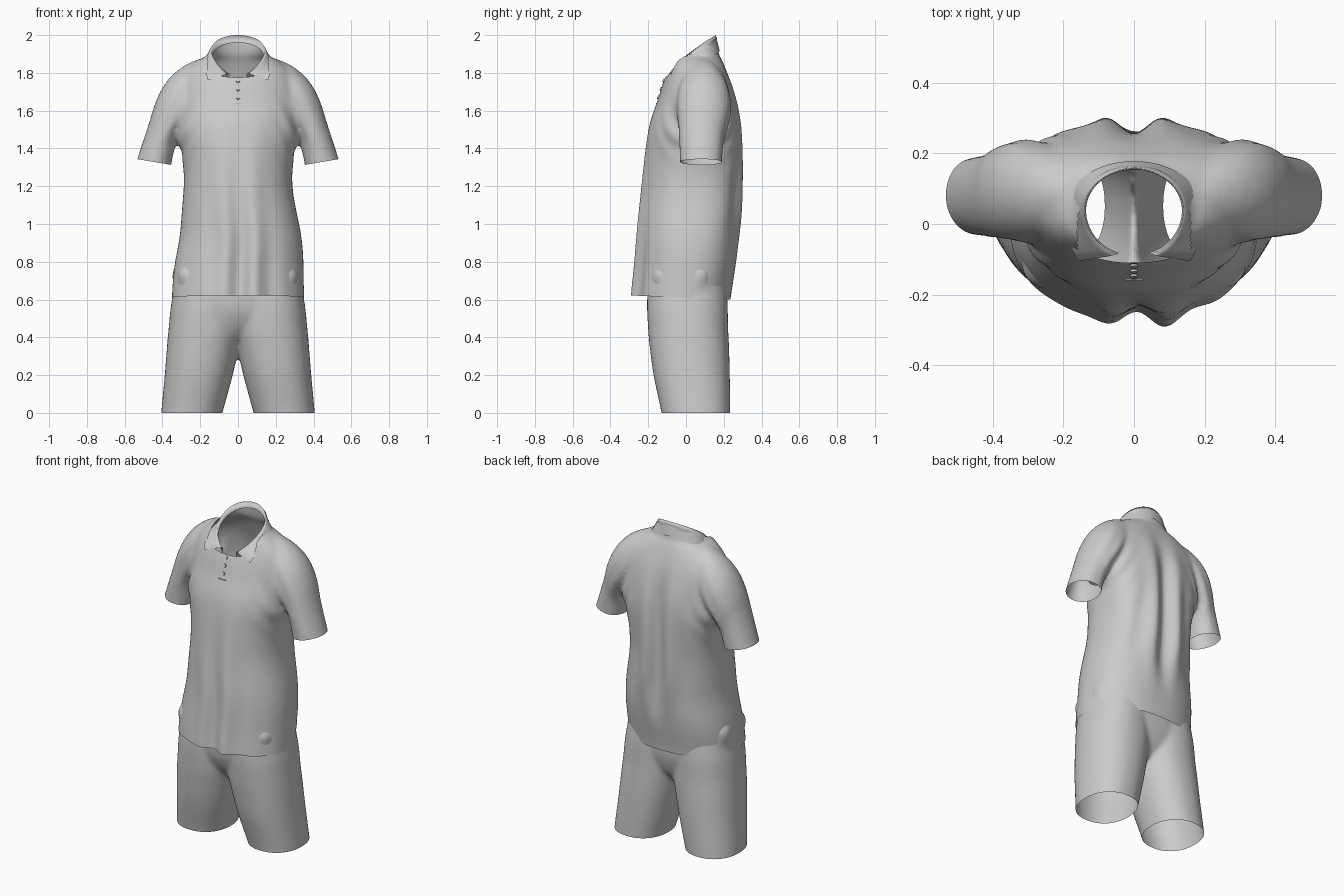
import bpy, bmesh
from math import sin, cos, pi, exp, copysign
from mathutils import Vector

if "Cube" in bpy.data.objects:
    bpy.data.objects.remove(bpy.data.objects["Cube"])

cloth = bpy.data.materials.new("light grey cloth")
cloth.use_nodes = True
cloth.diffuse_color = (0.6, 0.6, 0.6, 1)
cloth.node_tree.nodes["Principled BSDF"].inputs["Base Color"].default_value = (0.6, 0.6, 0.6, 1)


def make_object(name, bm):
    mesh = bpy.data.meshes.new(name)
    bm.to_mesh(mesh)
    bm.free()
    obj = bpy.data.objects.new(name, mesh)
    bpy.context.collection.objects.link(obj)
    mesh.materials.append(cloth)
    return obj


def smooth(obj):
    for p in obj.data.polygons:
        p.use_smooth = True


def loft(bm, rings, closed=True):
    """Skin a list of point loops; closed lofts are capped."""
    rows = [[bm.verts.new(p) for p in ring] for ring in rings]
    n = len(rows[0])
    for a, b in zip(rows, rows[1:]):
        for i in range(n if closed else n - 1):
            j = (i + 1) % n
            bm.faces.new((a[i], a[j], b[j], b[i]))
    if closed:
        bm.faces.new(rows[0][::-1])
        bm.faces.new(rows[-1])


def section(z, x0, x1, y0, y1, front=0.9, back=0.9, n=48):
    """Horizontal rounded outline between the given limits; lower powers are squarer."""
    ring = []
    for i in range(n):
        c, s = cos(2 * pi * i / n), sin(2 * pi * i / n)
        power = back if s > 0 else front
        c, s = copysign(abs(c) ** power, c), copysign(abs(s) ** power, s)
        ring.append(((x0 + x1) / 2 + (x1 - x0) / 2 * c,
                     (y0 + y1) / 2 + (y1 - y0) / 2 * s, z))
    return ring


def spline(rows, steps=5):
    """Smoothly resample rows of numbers."""
    out = []
    for i in range(len(rows) - 1):
        a, b, c, d = (rows[min(max(k, 0), len(rows) - 1)] for k in range(i - 1, i + 3))
        for k in range(steps):
            t = k / steps
            out.append([q + 0.5 * t * (r - p + t * (2 * p - 5 * q + 4 * r - s + t * (3 * (q - r) + s - p)))
                        for p, q, r, s in zip(a, b, c, d)])
    return out + [list(rows[-1])]


def fuse(obj, softness):
    """Merge overlapping volumes into one soft skin."""
    m = obj.modifiers.new("fuse", 'REMESH')
    m.mode, m.voxel_size = 'VOXEL', 0.012
    m = obj.modifiers.new("soften", 'SMOOTH')
    m.factor, m.iterations = 0.5, softness
    dg = bpy.context.evaluated_depsgraph_get()
    mesh = bpy.data.meshes.new_from_object(obj.evaluated_get(dg))
    obj.modifiers.clear()
    obj.data = mesh
    mesh.materials.clear()
    mesh.materials.append(cloth)


def trim(bm, point, normal, keep=lambda c: False):
    """Cut open the skin on the normal's side of a plane."""
    faces = [f for f in bm.faces if not keep(f.calc_center_median())]
    geom = faces + list({e for f in faces for e in f.edges}) + list({v for f in faces for v in f.verts})
    bmesh.ops.bisect_plane(bm, geom=geom, plane_co=point, plane_no=normal, clear_outer=True)


def blob(v, x, y, z, r):
    return exp(-((v.x - x) ** 2 + (v.y - y) ** 2 + (v.z - z) ** 2) / r ** 2)


# Shirt: torso volume, rows are height, half width, front, back, back squareness
bm = bmesh.new()
torso = [(0.52, 0.352, -0.28, 0.23, 0.85), (0.62, 0.35, -0.276, 0.238, 0.85), (0.8, 0.34, -0.262, 0.266, 0.82),
         (1.0, 0.313, -0.251, 0.28, 0.8), (1.2, 0.288, -0.236, 0.285, 0.75), (1.35, 0.295, -0.222, 0.286, 0.68),
         (1.47, 0.322, -0.206, 0.283, 0.62), (1.55, 0.326, -0.188, 0.277, 0.6), (1.65, 0.32, -0.152, 0.262, 0.6),
         (1.74, 0.308, -0.124, 0.24, 0.62), (1.81, 0.278, -0.098, 0.215, 0.7), (1.865, 0.215, -0.085, 0.192, 0.8),
         (1.91, 0.152, -0.08, 0.172, 0.9), (2.05, 0.14, -0.075, 0.158, 0.9)]
loft(bm, [section(z, -w, w, f, b, 0.95, p) for z, w, f, b, p in spline(torso)])

# Shirt: sleeves, rows are upper x z, lower x z, half depth, middle y
sleeve = [(0.13, 1.88, 0.13, 1.55, 0.11, 0.08), (0.21, 1.872, 0.22, 1.5, 0.13, 0.087),
          (0.305, 1.825, 0.3, 1.455, 0.143, 0.093), (0.38, 1.752, 0.325, 1.435, 0.14, 0.093),
          (0.434, 1.652, 0.336, 1.4, 0.131, 0.09), (0.473, 1.53, 0.345, 1.365, 0.12, 0.083),
          (0.555, 1.28, 0.362, 1.25, 0.11, 0.08)]
for side in (-1, 1):
    rings = []
    for ux, uz, lx, lz, d, y in spline(sleeve):
        mid, half = Vector((ux + lx, 0, uz + lz)) / 2, Vector((ux - lx, 0, uz - lz)) / 2
        ring = []
        for i in range(40):
            a = 2 * pi * i / 40
            p = mid + half * cos(a)
            ring.append((side * p.x, y + d * sin(a), p.z))
        rings.append(ring[::side])
    loft(bm, rings)
bmesh.ops.recalc_face_normals(bm, faces=bm.faces)
shirt = make_object("polo_shirt", bm)
fuse(shirt, 12)

# Shirt: draped folds, then open hem, cuffs and neck
bm = bmesh.new()
bm.from_mesh(shirt.data)
bm.normal_update()
for v in bm.verts:
    x, z, n = abs(v.co.x), v.co.z, v.normal.copy()
    pleat = -cos(2 * pi * v.co.x / 0.19) * exp(-(x / 0.14) ** 2)
    down = min(max((1.6 - z) / 0.95, 0), 1)
    if n.y < 0:
        move = (0.026 + 0.06 * v.co.x) * down * pleat
        move += 0.003 * down * sin(46 * v.co.x + 5 * z) * exp(-(x / 0.3) ** 4)
    else:
        hang = exp(-((z - 1.27) / 0.4) ** 4)
        move = 0.027 * hang * pleat
        move += 0.004 * hang * sin(38 * (x + 0.25 * z)) * min(x / 0.15, 1)
    v.co.y += move * n.y
    crease = exp(-((x - 0.3) / 0.07) ** 2 - ((z - 1.52) / 0.16) ** 2)
    v.co += n * 0.005 * crease * sin(70 * (x + 0.55 * z))
    v.co.x += 0.013 * exp(-((z - 0.93) / 0.16) ** 2)
trim(bm, (0, 0, 0.61), (0, -0.04, -1))
trim(bm, (0, -0.1, 1.784), (0, -0.77, 1), lambda c: abs(c.x) > 0.15)
for side in (-1, 1):
    trim(bm, (side * 0.53, 0, 1.343), (side * 0.17, 0, -1),
         lambda c: c.x * side < 0.335 or not 1.2 < c.z < 1.39)
bm.to_mesh(shirt.data)
bm.free()
smooth(shirt)

# Shorts: hips and two legs, leg rows are height, inner, outer, front, back
bm = bmesh.new()
hips = [(0.37, 0.1, -0.08, 0.12), (0.44, 0.21, -0.15, 0.18), (0.53, 0.33, -0.193, 0.21), (0.62, 0.347, -0.205, 0.218),
        (0.72, 0.337, -0.203, 0.215), (0.88, 0.305, -0.19, 0.205)]
loft(bm, [section(z, -w, w, f, b, 0.85, 0.85) for z, w, f, b in spline(hips)])
leg = [(-0.05, 0.096, 0.41, -0.122, 0.234), (0.03, 0.074, 0.404, -0.136, 0.234), (0.2, 0.028, 0.388, -0.172, 0.232),
       (0.35, -0.006, 0.376, -0.192, 0.228), (0.45, -0.025, 0.367, -0.201, 0.223), (0.6, -0.03, 0.35, -0.206, 0.219),
       (0.8, -0.04, 0.305, -0.19, 0.2)]
for side in (-1, 1):
    loft(bm, [section(z, side * a, side * b, f, k)[::side] for z, a, b, f, k in spline(leg)])
bmesh.ops.recalc_face_normals(bm, faces=bm.faces)
shorts = make_object("shorts", bm)
fuse(shorts, 10)
bm = bmesh.new()
bm.from_mesh(shorts.data)
bm.normal_update()
for v in bm.verts:
    # pocket bulges
    lump = sum(blob(v.co, s * 0.28, -0.14, 0.73, 0.065) + 0.8 * blob(v.co, s * 0.33, 0.09, 0.74, 0.06) for s in (-1, 1))
    v.co += v.normal * 0.03 * lump
trim(bm, (0, 0, 0.82), (0, 0, 1))
trim(bm, (0, 0, 0), (0, 0, -1))
bm.to_mesh(shorts.data)
bm.free()
smooth(shorts)

# Collar: inner stand, fold and turned-down leaf with front points
bm = bmesh.new()
stand, fold, roll, leaf = [], [], [], []
start, steps = 0.33, 64
for i in range(steps + 1):
    t = start + (2 * pi - 2 * start) * i / steps
    w = 1 - abs(t - pi) / (pi - start)
    s = (1 - cos(t)) / 2
    fx, fy, fz = 0.14 * sin(t), 0.038 - 0.13 * cos(t), 1.766 + 0.234 * s ** 0.6
    if fy > 0.038:
        fy = 0.038 - 0.12 * cos(t)
    u = copysign(0.95 + w * (pi - 0.95), pi - t)
    lx = 0.196 * sin(u)
    ly = 0.04 - (0.25 if cos(u) > 0 else 0.138) * cos(u)
    lz = 1.762 + 0.158 * w ** 0.5
    stand.append((fx * 0.97, 0.038 + (fy - 0.038) * 0.97, fz - 0.04))
    fold.append((fx, fy, fz))
    roll.append((fx * 0.75 + lx * 0.25, fy * 0.75 + ly * 0.25 - 0.002, fz * 0.8 + lz * 0.2 + 0.003))
    leaf.append((lx, ly, lz))
loft(bm, [stand, fold, roll, leaf], closed=False)
bmesh.ops.recalc_face_normals(bm, faces=bm.faces)
collar = make_object("collar", bm)
smooth(collar)


# Placket: three buttons and a stitched bar, seated on the chest
def on_chest(z):
    hit, point, normal, _ = shirt.ray_cast(Vector((0, -1, z)), Vector((0, 1, 0)))
    return point, normal.to_track_quat('Z', 'Y').to_matrix().to_4x4()


for k, z in enumerate((1.758, 1.715, 1.67)):
    point, turn = on_chest(z)
    bm = bmesh.new()
    bmesh.ops.create_cone(bm, cap_ends=True, segments=20, radius1=0.012, radius2=0.01, depth=0.012)
    bm.transform(turn)
    button = make_object("button_" + str(k + 1), bm)
    button.location = point
point, turn = on_chest(1.637)
bm = bmesh.new()
bmesh.ops.create_cube(bm, size=1)
bmesh.ops.scale(bm, vec=(0.05, 0.006, 0.006), verts=bm.verts)
bar = make_object("placket_stitch", bm)
bar.location = point
